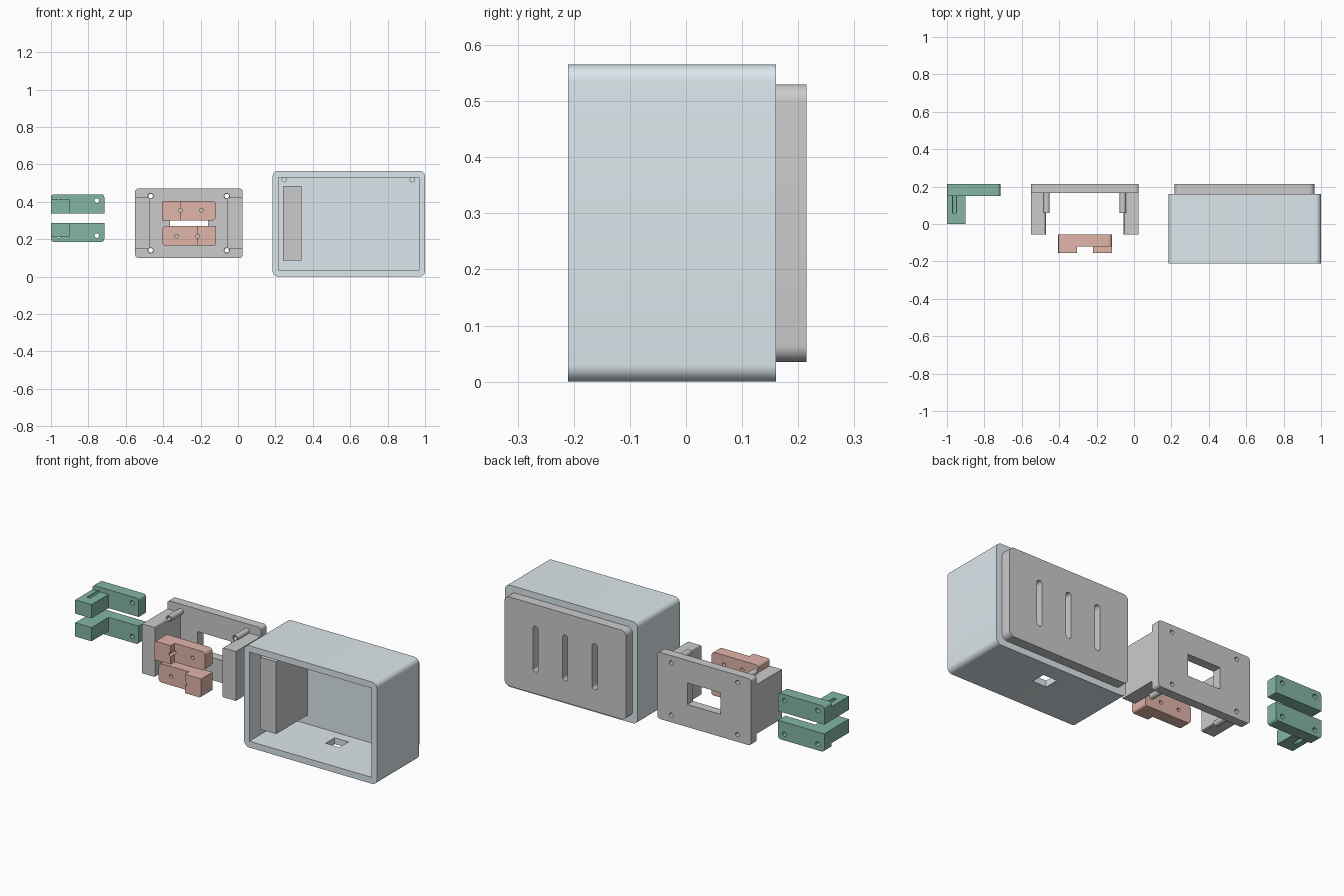
import bpy, bmesh, math
from mathutils import Matrix

if "Cube" in bpy.data.objects:
    bpy.data.objects.remove(bpy.data.objects["Cube"])


def material(name, rgb):
    m = bpy.data.materials.new(name)
    m.diffuse_color = (*rgb, 1)
    m.use_nodes = True
    m.node_tree.nodes["Principled BSDF"].inputs["Base Color"].default_value = m.diffuse_color
    return m


BLUE = material("pale_blue", (0.72, 0.80, 0.84))
GREEN = material("green", (0.23, 0.47, 0.36))
COPPER = material("copper", (0.75, 0.46, 0.40))


def plate(name, x, z, y, radii=0.0, mat=None, steps=8):
    """Rectangle in XZ, corner radii (BL, BR, TR, TL), extruded along Y."""
    if not isinstance(radii, tuple):
        radii = (radii,) * 4
    corners = [(x[0], z[0], 1, 1), (x[1], z[0], -1, 1),
               (x[1], z[1], -1, -1), (x[0], z[1], 1, -1)]
    bm = bmesh.new()
    verts = []
    for i, ((cx, cz, sx, sz), r) in enumerate(zip(corners, radii)):
        if r == 0:
            verts.append(bm.verts.new((cx, y[0], cz)))
            continue
        for k in range(steps + 1):
            a = math.pi + (i + k / steps) * math.pi / 2
            verts.append(bm.verts.new((cx + sx * r + r * math.cos(a), y[0],
                                       cz + sz * r + r * math.sin(a))))
    face = bm.faces.new(verts)
    ext = bmesh.ops.extrude_face_region(bm, geom=[face])["geom"]
    moved = [v for v in ext if isinstance(v, bmesh.types.BMVert)]
    bmesh.ops.translate(bm, verts=moved, vec=(0, y[1] - y[0], 0))
    bmesh.ops.recalc_face_normals(bm, faces=bm.faces)
    me = bpy.data.meshes.new(name)
    bm.to_mesh(me)
    bm.free()
    ob = bpy.data.objects.new(name, me)
    bpy.context.collection.objects.link(ob)
    if mat:
        me.materials.append(mat)
    return ob


def rod(x, z, y, r):
    """Round bar along Y."""
    bpy.ops.mesh.primitive_cylinder_add(
        vertices=24, radius=r, depth=y[1] - y[0],
        location=(x, (y[0] + y[1]) / 2, z), rotation=(math.pi / 2, 0, 0))
    return bpy.context.object


def combine(ob, tools, op="DIFFERENCE"):
    """Apply a boolean for every tool, then remove the tools."""
    for t in tools:
        bpy.context.view_layer.update()
        mod = ob.modifiers.new("bool", "BOOLEAN")
        mod.operation, mod.solver, mod.object = op, "EXACT", t
        bpy.context.view_layer.objects.active = ob
        bpy.ops.object.modifier_apply(modifier=mod.name)
        bpy.data.objects.remove(t)
    return ob


def smooth(ob):
    bpy.ops.object.select_all(action="DESELECT")
    ob.select_set(True)
    bpy.context.view_layer.objects.active = ob
    bpy.ops.object.shade_smooth_by_angle(angle=math.radians(30))


def twin(ob, name, z_mid, matrix):
    """Copy transformed about the height z_mid."""
    me = ob.data.copy()
    shift = Matrix.Translation((0, 0, z_mid))
    full = shift @ matrix @ shift.inverted()
    me.transform(full)
    if full.determinant() < 0:
        me.flip_normals()
    new = bpy.data.objects.new(name, me)
    bpy.context.collection.objects.link(new)
    return new


# enclosure: open at the front, cable hole in the floor, two small back holes
box = plate("enclosure", (0.185, 1.0), (0, 0.565), (-0.21, 0.16), 0.03, BLUE)
combine(box, [
    plate("cavity", (0.217, 0.968), (0.035, 0.53), (-0.3, 0.125)),
    plate("floor_hole", (0.545, 0.63), (-0.1, 0.1), (-0.01, 0.07)),
    rod(0.248, 0.518, (0.1, 0.155), 0.012),
    rod(0.932, 0.518, (0.1, 0.155), 0.012)])

# back cover with three upright slots
cover = plate("back_cover", (0.217, 0.965), (0.035, 0.53), (0.16, 0.215), 0.03)
combine(cover, [plate("slot", (x - 0.016, x + 0.016), (0.155, 0.41),
                      (0.165, 0.3), 0.0159) for x in (0.41, 0.592, 0.775)])

# block standing inside the enclosure
inner = plate("inner_block", (0.24, 0.34), (0.085, 0.485), (-0.15, 0.127))

# bracket: windowed plate, two legs, four hollow posts
bracket = plate("bracket", (-0.55, 0.025), (0.1, 0.47), (0.165, 0.215), 0.016)
combine(bracket, [plate("window", (-0.363, -0.16), (0.225, 0.345), (0, 0.3))])
combine(bracket, [plate("leg", x, (0.148, 0.422), (-0.055, 0.18))
                  for x in ((-0.55, -0.47), (-0.057, 0.025))], "UNION")
spots = [(x, z) for x in (-0.467, -0.06) for z in (0.14, 0.43)]
combine(bracket, [rod(x, z, (0.06, 0.18), 0.0165) for x, z in spots], "UNION")
combine(bracket, [rod(x, z, (-0.3, 0.3), 0.012) for x, z in spots])

# copper clamps: stepped bars, the lower one turned half way round
upper_clamp = plate("upper_clamp", (-0.405, -0.118), (0.3, 0.405),
                    (-0.155, -0.055), (0, 0.024, 0.02, 0.012), COPPER)
combine(upper_clamp, [
    plate("step", (-0.305, 0), (0.2, 0.5), (-0.3, -0.12)),
    rod(-0.307, 0.354, (-0.3, 0.1), 0.01),
    rod(-0.195, 0.354, (-0.3, 0.1), 0.01)])
turn = (Matrix.Translation((-0.2615, 0, 0)) @ Matrix.Rotation(math.pi, 4, "Y")
        @ Matrix.Translation((0.2615, 0, 0)))
lower_clamp = twin(upper_clamp, "lower_clamp", 0.285, turn)

# green arms: bar with a forward foot, the lower one mirrored
upper_arm = plate("upper_arm", (-1.0, -0.715), (0.338, 0.44),
                  (0.15, 0.215), (0, 0, 0.016, 0.016), GREEN)
combine(upper_arm, [plate("foot", (-1.0, -0.9), (0.338, 0.414),
                          (0, 0.17), 0, GREEN)], "UNION")
combine(upper_arm, [rod(-0.96, 0.406, (0.06, 0.3), 0.013),
                    rod(-0.755, 0.406, (0, 0.3), 0.012)])
lower_arm = twin(upper_arm, "lower_arm", 0.3125,
                 Matrix.Scale(-1, 4, (0, 0, 1)))

for part in (box, cover, bracket, upper_clamp, lower_clamp,
             upper_arm, lower_arm):
    smooth(part)
